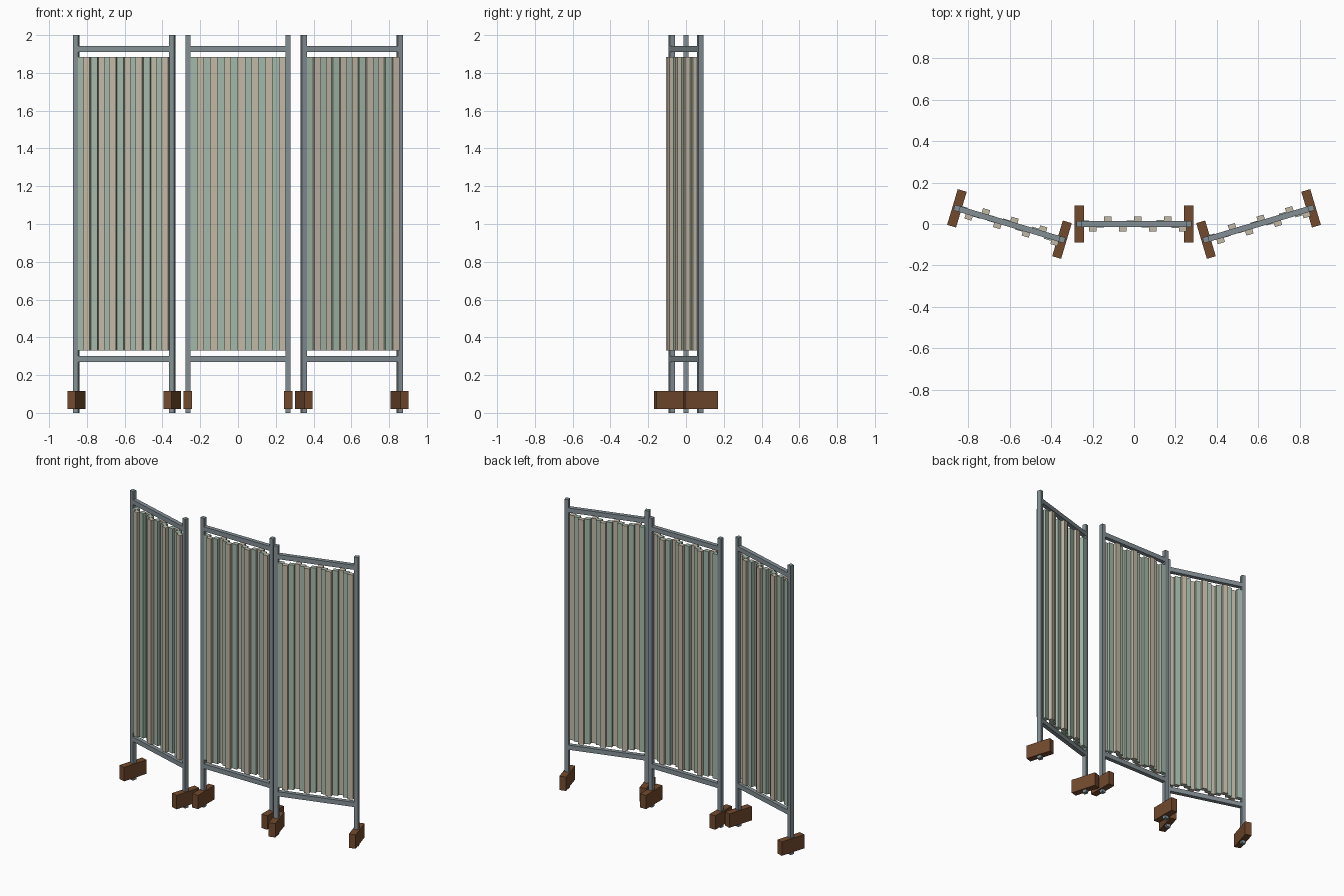
import bpy
import math
from mathutils import Matrix, Vector

if "Cube" in bpy.data.objects:
    bpy.data.objects.remove(bpy.data.objects["Cube"], do_unlink=True)


def material(name, rgb):
    mat = bpy.data.materials.new(name)
    mat.use_nodes = True
    mat.diffuse_color = (*rgb, 1)
    mat.node_tree.nodes["Principled BSDF"].inputs["Base Color"].default_value = (*rgb, 1)
    return mat


steel = material("grey_steel", (0.23, 0.28, 0.30))
wood = material("brown_wood", (0.17, 0.068, 0.027))
green = material("pale_green_cloth", (0.37, 0.48, 0.40))
cream = material("cream_cloth", (0.54, 0.48, 0.38))


def box(name, size, centre, mat, frame):
    """Box placed in the local frame of one panel."""
    bpy.ops.mesh.primitive_cube_add(size=1)
    ob = bpy.context.object
    ob.name = name
    ob.data.transform(Matrix.Diagonal((*size, 1)))
    ob.matrix_world = frame @ Matrix.Translation(Vector(centre))
    ob.data.materials.append(mat)
    return ob


HALF = 0.265      # panel centre to post centre
POST = 0.028
PLEATS = 14
PITCH = 0.0361


def panel(side, x, angle):
    frame = Matrix.Translation((x, 0, 0)) @ Matrix.Rotation(angle, 4, "Z")

    # Upright posts standing in wooden block feet
    for end, sx in (("right", -HALF), ("left", HALF)):
        box(f"{side}_panel_{end}_post", (POST, POST, 2), (sx, 0, 1), steel, frame)
        box(f"{side}_panel_{end}_foot", (0.045, 0.18, 0.096), (sx, 0, 0.068), wood, frame)

    # Cross rails
    for level, z in (("top", 1.927), ("bottom", 0.286)):
        box(f"{side}_panel_{level}_rail", (2 * HALF, 0.028, 0.032), (0, 0, z), steel, frame)

    # Pleated cloth: alternating strips that swing forward and back
    for i in range(PLEATS):
        px = (i - (PLEATS - 1) / 2) * PITCH
        py = -0.022 * math.sin(1.6 * i - 0.1)
        box(f"{side}_curtain_pleat_{i + 1}", (PITCH, 0.03, 1.555), (px, py, 1.1075),
            cream if i % 2 else green, frame)


# Three panels, the outer two angled
panel("right", -0.602, -0.29)
panel("centre", 0, 0)
panel("left", 0.602, 0.29)
